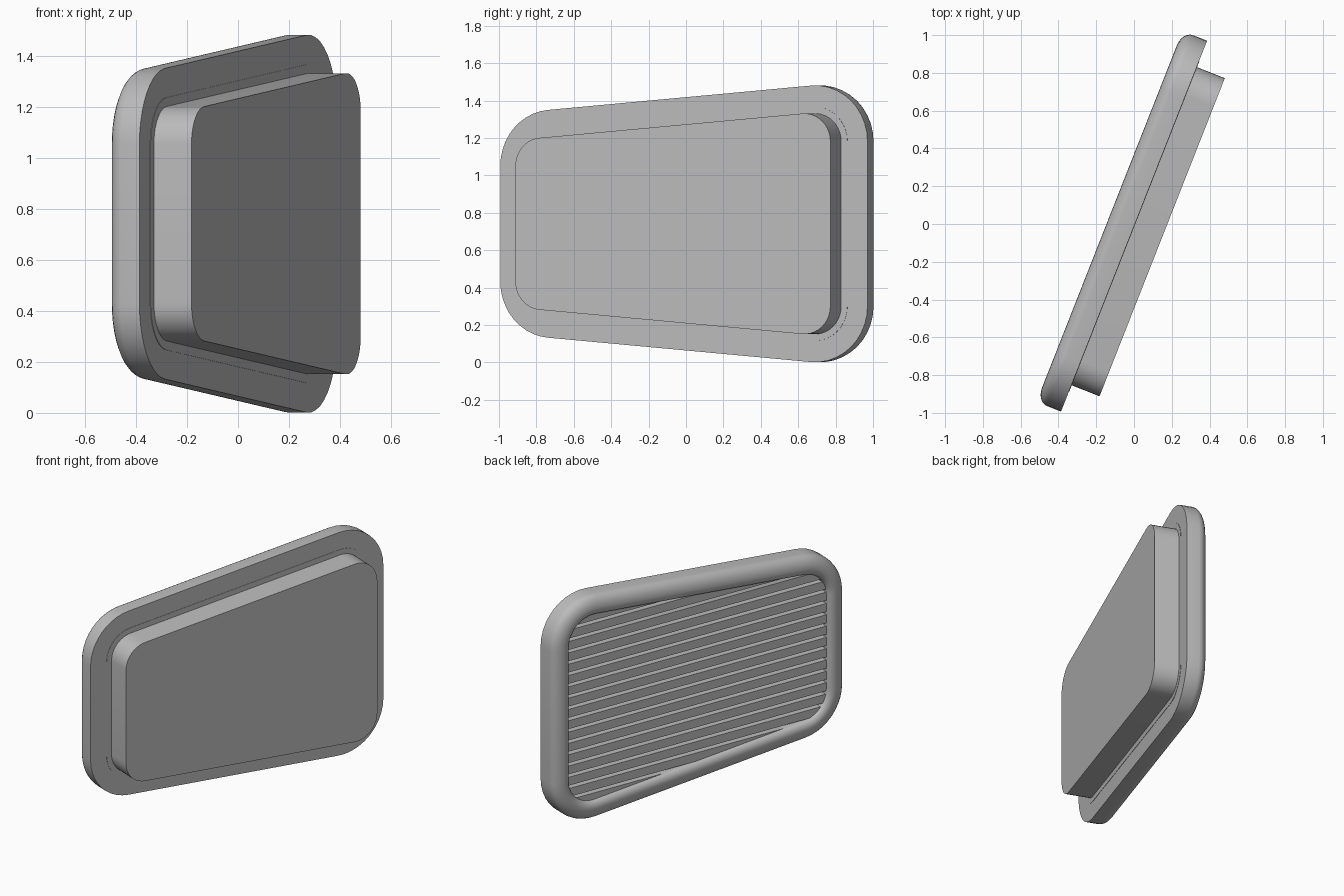
import bpy, bmesh
from math import radians, sin, cos, pi
from mathutils import Matrix, Vector

if "Cube" in bpy.data.objects:
    bpy.data.objects.remove(bpy.data.objects["Cube"])

grey = bpy.data.materials.new("plain grey")
grey.use_nodes = True
grey.diffuse_color = (0.5, 0.5, 0.5, 1)
grey.node_tree.nodes["Principled BSDF"].inputs["Base Color"].default_value = (0.5, 0.5, 0.5, 1)

MID = 0.741      # height of the horizontal axis of symmetry
TILT = 4.9       # slope of the long edges in degrees
STEPS = 10       # segments per rounded corner
# Corner centre (length, height) with start and end angle of its arc
CORNERS = [(0.745, 0.44, 0, 90 + TILT), (-0.765, 0.31, 90 + TILT, 180),
           (-0.765, -0.31, 180, 270 - TILT), (0.745, -0.44, 270 - TILT, 360)]
PLACE = Matrix.Translation((0.004, -0.002, 0)) @ Matrix.Rotation(radians(68.5), 4, "Z")


def ring(bm, radius, depth):
    """Rounded, tapered outline at the given depth."""
    verts = []
    for u, z, start, end in CORNERS:
        for i in range(STEPS + 1):
            a = radians(start + (end - start) * i / STEPS)
            verts.append(bm.verts.new((u + radius * cos(a), depth, MID + z + radius * sin(a))))
    return verts


def loft(bm, profile, closed=False):
    """Skin rings of (radius, depth); cap the ends or close the loop."""
    rings = [ring(bm, r, d) for r, d in profile]
    pairs = list(zip(rings, rings[1:]))
    if closed:
        pairs.append((rings[-1], rings[0]))
    else:
        bm.faces.new(rings[0])
        bm.faces.new(rings[-1])
    for a, b in pairs:
        for i in range(len(a)):
            j = (i + 1) % len(a)
            bm.faces.new((a[i], a[j], b[j], b[i]))


def finish(bm, name):
    bmesh.ops.recalc_face_normals(bm, faces=bm.faces)
    bm.transform(PLACE)
    mesh = bpy.data.meshes.new(name)
    bm.to_mesh(mesh)
    bm.free()
    mesh.materials.append(grey)
    obj = bpy.data.objects.new(name, mesh)
    bpy.context.collection.objects.link(obj)
    bpy.ops.object.select_all(action="DESELECT")
    obj.select_set(True)
    bpy.context.view_layer.objects.active = obj
    bpy.ops.object.shade_smooth_by_angle(angle=radians(30))


def arc(r, d, wide, deep, start, end, n=6):
    """Elliptical run of profile points."""
    angles = [radians(start + (end - start) * i / n) for i in range(n + 1)]
    return [(r + wide * cos(a), d + deep * sin(a)) for a in angles]


# Frame: flat mounting face, rounded outer and inner rim
bm = bmesh.new()
loft(bm, [(0.30, 0)] + arc(0.22, 0.08, 0.08, 0.06, 0, 90)
     + arc(0.22, 0.105, 0.045, 0.035, 90, 180)[1:] + [(0.175, 0)], closed=True)
finish(bm, "frame")

# Backing plate closing the frame opening
bm = bmesh.new()
loft(bm, [(0.185, -0.002), (0.185, 0.05)])
finish(bm, "backing_plate")

# Duct block projecting from the mounting face
bm = bmesh.new()
loft(bm, [(0.15, -0.16), (0.15, 0.04)])
finish(bm, "duct")

# Grille slats: horizontal slices of the opening shape
bm = bmesh.new()
PITCH, HEIGHT = 0.075, 0.055
for k in range(-8, 9):
    part = bmesh.new()
    loft(part, [(0.19, 0.045), (0.19, 0.11)])
    for side in (-1, 1):
        z = MID + k * PITCH + side * HEIGHT / 2
        cut = bmesh.ops.bisect_plane(
            part, geom=part.verts[:] + part.edges[:] + part.faces[:],
            plane_co=(0, 0, z), plane_no=(0, 0, side), clear_outer=True)
        edges = [e for e in cut["geom_cut"] if isinstance(e, bmesh.types.BMEdge)]
        if edges:
            bmesh.ops.holes_fill(part, edges=edges, sides=0)
    piece = bpy.data.meshes.new("slat_piece")
    part.to_mesh(piece)
    part.free()
    bm.from_mesh(piece)
    bpy.data.meshes.remove(piece)
finish(bm, "grille_slats")
